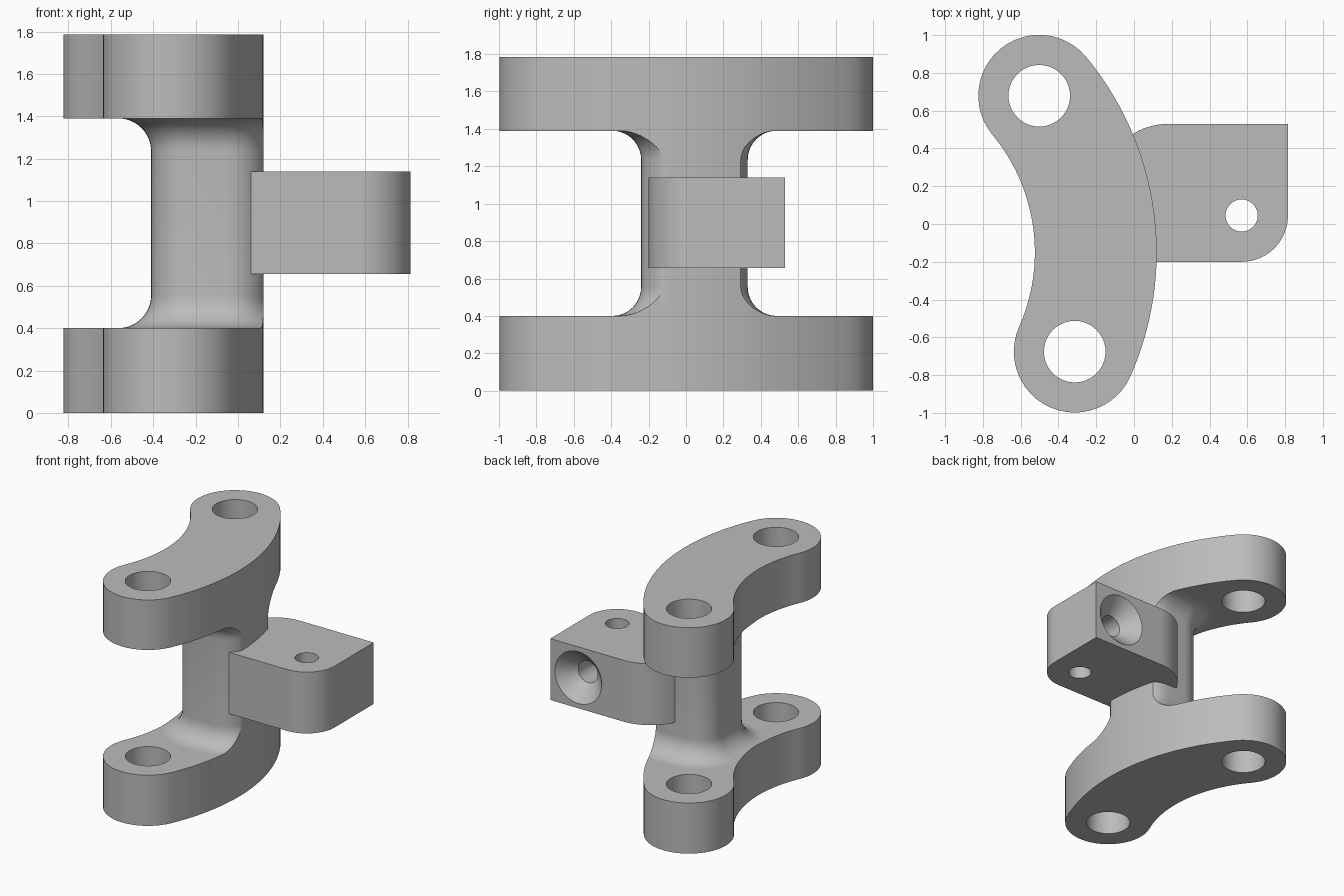
import bpy, bmesh
from math import sin, cos, pi, radians, atan2, hypot
from mathutils import Matrix, Vector

cube = bpy.data.objects.get("Cube")
if cube:
    bpy.data.objects.remove(cube, do_unlink=True)

grey = bpy.data.materials.new("plain grey")
grey.use_nodes = True
COLOUR = (0.5, 0.5, 0.5, 1)
grey.diffuse_color = COLOUR
grey.node_tree.nodes["Principled BSDF"].inputs["Base Color"].default_value = COLOUR


def arc(cx, cy, r, a0, a1, n=24):
    """Points on an arc, angles in radians."""
    return [(cx + r * cos(a0 + (a1 - a0) * i / n),
             cy + r * sin(a0 + (a1 - a0) * i / n)) for i in range(n + 1)]


def loft(name, rings):
    """Closed solid through equal rings of (x, y, z) points."""
    bm = bmesh.new()
    loops = [[bm.verts.new(p) for p in ring] for ring in rings]
    n = len(loops[0])
    for low, high in zip(loops, loops[1:]):
        for i in range(n):
            j = (i + 1) % n
            bm.faces.new((low[i], low[j], high[j], high[i]))
    bm.faces.new(loops[0][::-1])
    bm.faces.new(loops[-1])
    bmesh.ops.remove_doubles(bm, verts=bm.verts, dist=1e-5)
    bmesh.ops.recalc_face_normals(bm, faces=bm.faces)
    mesh = bpy.data.meshes.new(name)
    bm.to_mesh(mesh)
    bm.free()
    mesh.materials.append(grey)
    obj = bpy.data.objects.new(name, mesh)
    bpy.context.collection.objects.link(obj)
    return obj


def prism(name, outline, z0, z1):
    return loft(name, [[(x, y, z) for x, y in outline] for z in (z0, z1)])


def drill(start, end, r0, r1):
    """Round or conical cutter between two points."""
    start, end = Vector(start), Vector(end)
    turn = (end - start).to_track_quat("Z", "Y").to_matrix()
    rings = []
    for centre, r in ((start, r0), (end, r1)):
        rings.append([centre + turn @ Vector((x, y, 0))
                      for x, y in arc(0, 0, r, 0, 2 * pi, 48)[:-1]])
    return loft("cutter", rings)


def carve(obj, cutters, operation="DIFFERENCE"):
    """Apply booleans and remove the cutters."""
    for cutter in cutters:
        cutter.hide_render = True
        mod = obj.modifiers.new("carve", "BOOLEAN")
        mod.operation = operation
        mod.solver = "EXACT"
        mod.object = cutter
    graph = bpy.context.evaluated_depsgraph_get()
    mesh = bpy.data.meshes.new_from_object(obj.evaluated_get(graph))
    obj.modifiers.clear()
    obj.data = mesh
    for cutter in cutters:
        bpy.data.objects.remove(cutter, do_unlink=True)


# Curved plate outline: two round ends joined by concentric arcs
CX, CY, R_OUT, R_IN = -1.5, -0.15, 1.62, 0.975
R_END = (R_OUT - R_IN) / 2
R_MID = R_IN + R_END
A_BACK, A_FRONT = radians(39.7), radians(-23.9)
back = (CX + R_MID * cos(A_BACK), CY + R_MID * sin(A_BACK))
front = (CX + R_MID * cos(A_FRONT), CY + R_MID * sin(A_FRONT))
outline = (arc(CX, CY, R_OUT, A_FRONT, A_BACK, 40)[:-1]
           + arc(*back, R_END, A_BACK, A_BACK + pi)[:-1]
           + arc(CX, CY, R_IN, A_BACK, A_FRONT, 40)[:-1]
           + arc(*front, R_END, A_FRONT + pi, A_FRONT + 2 * pi)[:-1])

LOW, HIGH, TOP = 0.4, 1.39, 1.785
parts = []
for name, z0, z1 in (("lower_plate", 0, LOW), ("upper_plate", HIGH, TOP)):
    plate = prism(name, outline, z0, z1)
    carve(plate, [drill((x, y, z0 - 0.1), (x, y, z1 + 0.1), 0.163, 0.163)
                  for x, y in (back, front)])
    parts.append(plate)

# Column: rounded rectangle flaring into both plates
X0, X1, Y0, Y1, CORNER, FLARE = -0.41, 0.135, -0.24, 0.33, 0.19, 0.155


def column_ring(grow, z):
    ring = []
    corners = ((X1 - CORNER, Y1 - CORNER), (X0 + CORNER, Y1 - CORNER),
               (X0 + CORNER, Y0 + CORNER), (X1 - CORNER, Y0 + CORNER))
    for i, (cx, cy) in enumerate(corners):
        ring += arc(cx, cy, CORNER + grow, i * pi / 2, (i + 1) * pi / 2, 10)
    return [(x, y, z) for x, y in ring]


flare = [(FLARE * (1 - sin(t)), FLARE * (1 - cos(t)))
         for t in (i * pi / 20 for i in range(11))]
rings = [column_ring(g, LOW + h) for g, h in flare]
rings += [column_ring(g, HIGH - h) for g, h in reversed(flare)]
column = loft("column", rings)
carve(column, [prism("cutter", outline, 0, TOP)], "INTERSECT")
parts.append(column)

# Side block with one large rounded corner and a blended back edge
HX, HY, BZ0, BZ1, BY = 0.57, 0.045, 0.655, 1.14, 0.53
MID = (BZ0 + BZ1) / 2
block_outline = ([(-0.1, -0.2)]
                 + arc(HX, HY, 0.245, -pi / 2, 0)
                 + [(0.815, BY)]
                 + arc(0.18, 0.18, 0.35, pi / 2, radians(160)))
block = prism("side_block", block_outline, BZ0, BZ1)
carve(block, [
    drill((HX, HY, BZ0 - 0.1), (HX, HY, BZ1 + 0.1), 0.085, 0.085),
    drill((HX, BY + 0.02, MID), (HX, BY - 0.12, MID), 0.225, 0.085),
    drill((HX, BY - 0.1, MID), (HX, HY, MID), 0.085, 0.085),
])
parts.append(block)

# Smooth curved walls, keep crisp edges
bpy.ops.object.select_all(action="DESELECT")
for part in parts:
    part.select_set(True)
bpy.context.view_layer.objects.active = parts[0]
bpy.ops.object.shade_smooth_by_angle(angle=radians(30))
